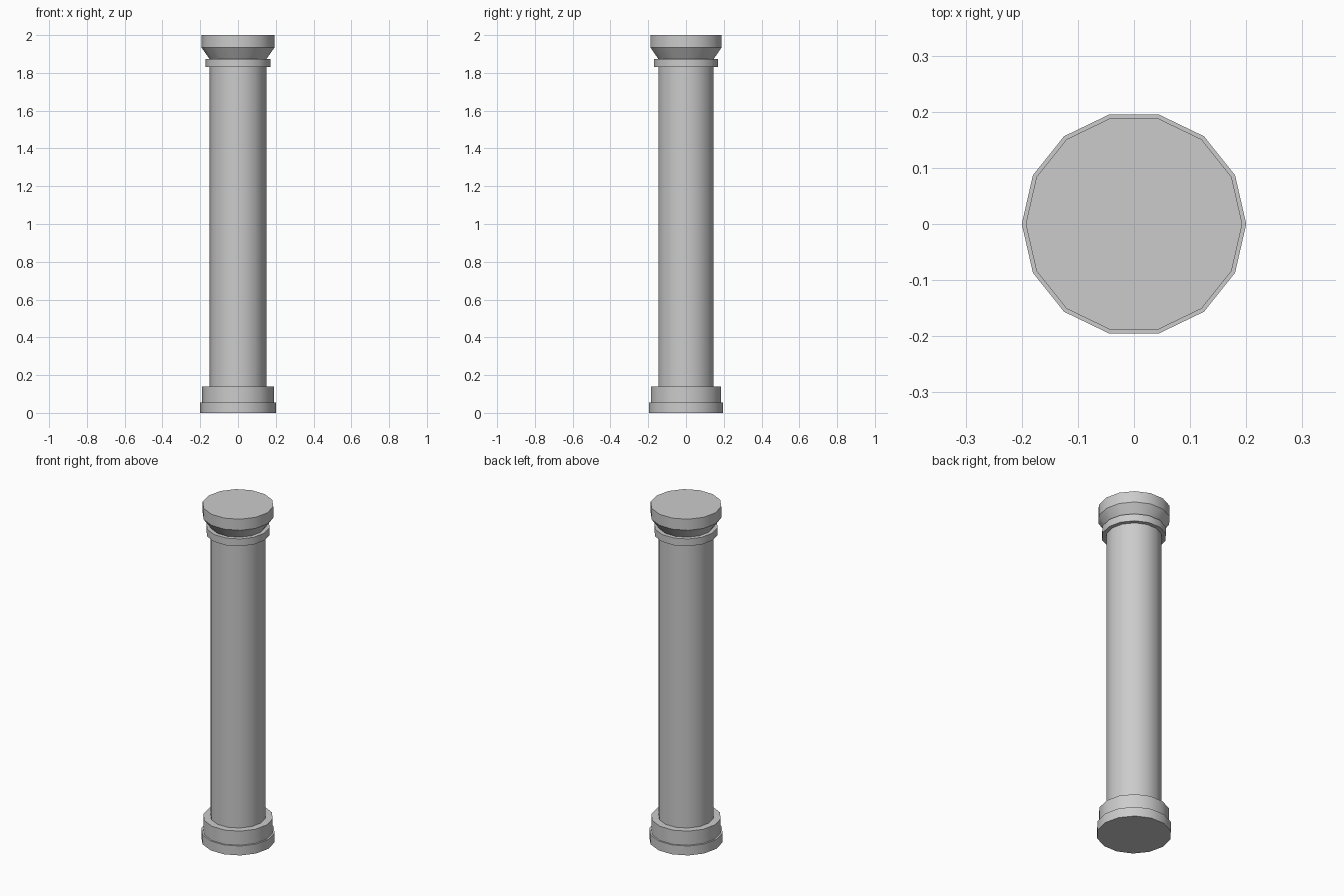
import bpy, bmesh
from math import cos, sin, pi, radians

if "Cube" in bpy.data.objects:
    bpy.data.objects.remove(bpy.data.objects["Cube"])

SIDES = 14


def lathe(name, profile):
    """Spin (radius, z) points around z; radius 0 closes the part with a flat cap."""
    bm = bmesh.new()
    rings = []
    for r, z in profile:
        if r > 0:
            rings.append([bm.verts.new((r * cos(2 * pi * i / SIDES),
                                        r * sin(2 * pi * i / SIDES), z))
                          for i in range(SIDES)])
    for low, high in zip(rings, rings[1:]):
        for i in range(SIDES):
            j = (i + 1) % SIDES
            bm.faces.new((low[i], low[j], high[j], high[i]))
    if profile[0][0] == 0:
        bm.faces.new(rings[0][::-1])
    if profile[-1][0] == 0:
        bm.faces.new(rings[-1])
    mesh = bpy.data.meshes.new(name)
    bm.to_mesh(mesh)
    bm.free()
    obj = bpy.data.objects.new(name, mesh)
    bpy.context.collection.objects.link(obj)
    bpy.ops.object.select_all(action='DESELECT')
    obj.select_set(True)
    bpy.context.view_layer.objects.active = obj
    bpy.ops.object.shade_smooth_by_angle(angle=radians(30))
    return obj


# Stepped base
lathe("column_base", [(0, 0), (0.2, 0), (0.2, 0.056), (0.19, 0.056),
                      (0.19, 0.14), (0.15, 0.14)])
# Plain shaft
lathe("column_shaft", [(0.15, 0.14), (0.15, 1.83)])
# Collar ring under the capital
lathe("column_collar", [(0.15, 1.83), (0.173, 1.83), (0.173, 1.873), (0.15, 1.873)])
# Flared capital with flat top slab
lathe("column_capital", [(0.15, 1.873), (0.193, 1.934), (0.193, 2.0), (0, 2.0)])
